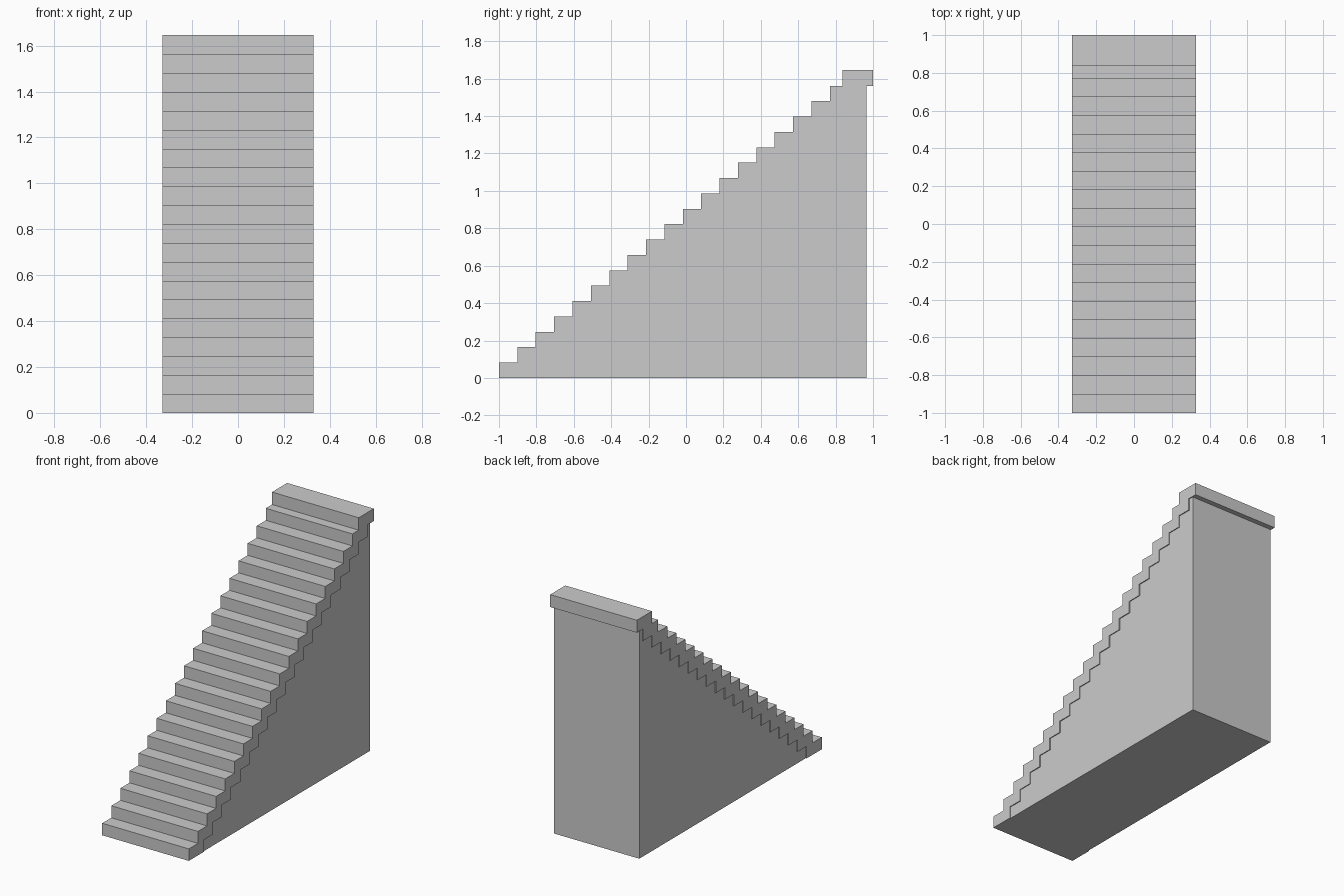
import bpy, bmesh

if "Cube" in bpy.data.objects:
    bpy.data.objects.remove(bpy.data.objects["Cube"])

STEPS = 19
RUN, RISE = 0.0983, 0.0822
DEPTH = 0.163           # depth of each tread slab, overlapping the next
HALF_W = 0.328
INSET = 0.006           # core sits slightly inside the treads
TOP = 1.647
BACK = 0.965


def extrude_profile(name, pts, half_width):
    """Extrude a (y, z) outline symmetrically along x."""
    bm = bmesh.new()
    face = bm.faces.new([bm.verts.new((-half_width, y, z)) for y, z in pts])
    ext = bmesh.ops.extrude_face_region(bm, geom=[face])
    verts = [v for v in ext["geom"] if isinstance(v, bmesh.types.BMVert)]
    bmesh.ops.translate(bm, verts=verts, vec=(2 * half_width, 0, 0))
    bmesh.ops.recalc_face_normals(bm, faces=bm.faces)
    mesh = bpy.data.meshes.new(name)
    bm.to_mesh(mesh)
    bm.free()
    obj = bpy.data.objects.new(name, mesh)
    bpy.context.collection.objects.link(obj)
    return obj


# Sawtooth outlines: upper side of the treads and their underside
upper, lower = [], []
for i in range(STEPS):
    y = -1 + i * RUN
    upper += [(y, i * RISE), (y, (i + 1) * RISE)]
    lower += [(y + DEPTH, i * RISE), (y + DEPTH, (i + 1) * RISE)]

# Treads with the top landing that overhangs the back
z = STEPS * RISE
landing = [(1 - DEPTH, z), (1 - DEPTH, TOP), (1, TOP), (1, z)]
extrude_profile("treads", upper + landing + lower[::-1], HALF_W)

# Solid core under the treads
extrude_profile("core", lower + [(BACK, z), (BACK, 0)], HALF_W - INSET)
